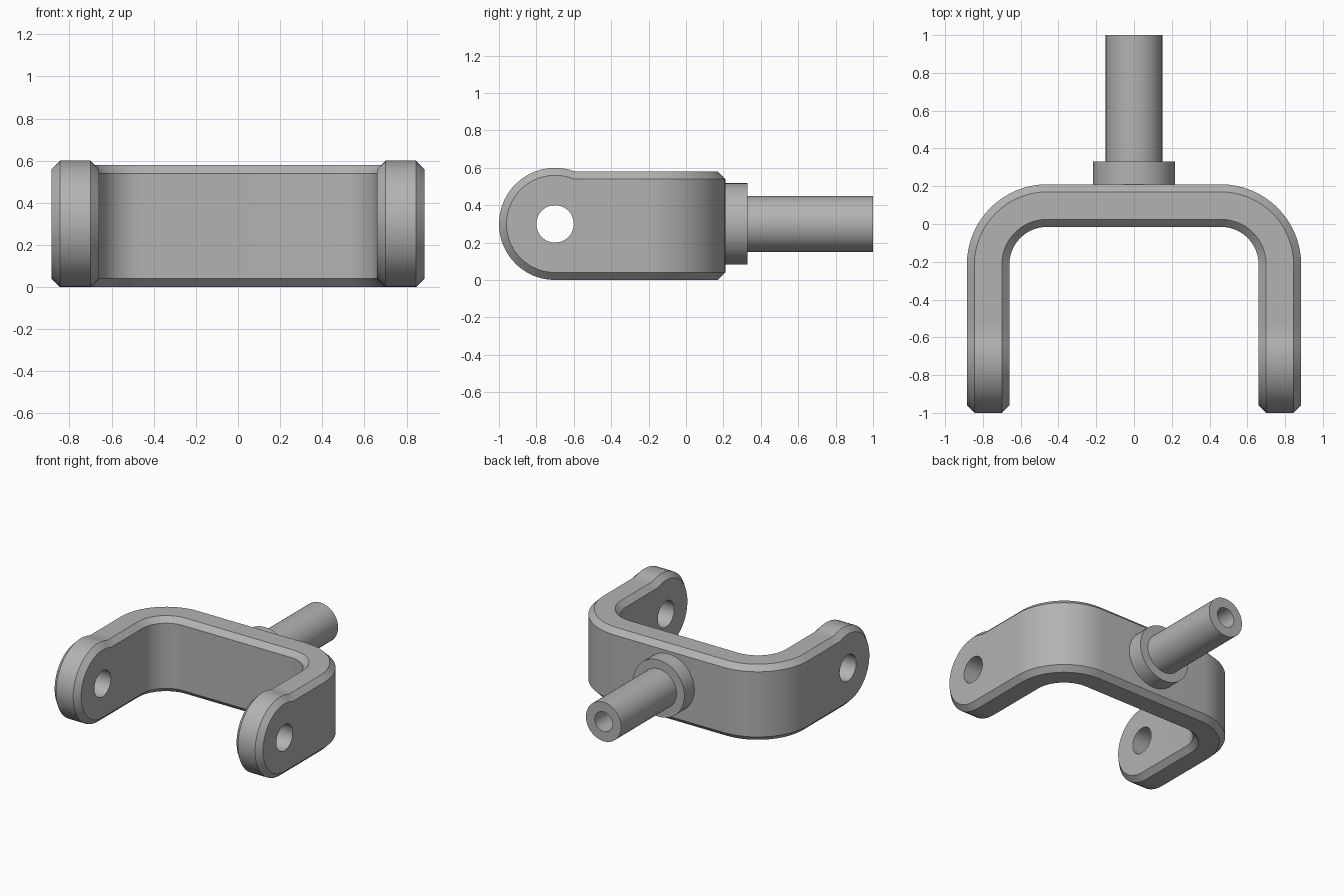
import bpy, bmesh, math
from mathutils import Vector

cube = bpy.data.objects.get("Cube")
if cube:
    bpy.data.objects.remove(cube, do_unlink=True)

steel = bpy.data.materials.new("grey steel")
steel.use_nodes = True
GREY = (0.45, 0.45, 0.45, 1)
steel.diffuse_color = GREY
steel.node_tree.nodes["Principled BSDF"].inputs["Base Color"].default_value = GREY

BEND_X, BEND_Y = 0.46, -0.215      # centre of the corner bend
R_IN, R_OUT = 0.2, 0.425           # inner and outer bend radius
TOP, CHAMFER = 0.58, 0.04          # band height and edge chamfer
EYE_Y, EYE_Z, EYE_R, BORE = -0.7, 0.3, 0.3, 0.1


def steps(a, b, n):
    return [a + (b - a) * i / n for i in range(n + 1)]


def bridge(bm, loops, close=False):
    """Skin a row of equally long closed loops with quads."""
    rows = [[bm.verts.new(p) for p in loop] for loop in loops]
    pairs = list(zip(rows, rows[1:])) + ([(rows[-1], rows[0])] if close else [])
    for a, b in pairs:
        for i in range(len(a)):
            j = (i + 1) % len(a)
            bm.faces.new((a[i], a[j], b[j], b[i]))


def finish(bm, name):
    bmesh.ops.remove_doubles(bm, verts=bm.verts, dist=0.0005)
    bmesh.ops.recalc_face_normals(bm, faces=bm.faces)
    mesh = bpy.data.meshes.new(name)
    bm.to_mesh(mesh)
    bm.free()
    mesh.materials.append(steel)
    obj = bpy.data.objects.new(name, mesh)
    bpy.context.collection.objects.link(obj)
    bpy.ops.object.select_all(action='DESELECT')
    bpy.context.view_layer.objects.active = obj
    obj.select_set(True)
    bpy.ops.object.shade_smooth_by_angle(angle=math.radians(30))
    return obj


def arm_outline(inset):
    """Side outline (y, z) of an arm with its round eye end."""
    r = EYE_R - inset
    start = math.asin((TOP - inset - EYE_Z) / r)
    pts = [(BEND_Y, z) for z in steps(inset, TOP - inset, 6)]
    pts += [(y, TOP - inset) for y in steps(BEND_Y, EYE_Y + r * math.cos(start), 6)[1:-1]]
    pts += [(EYE_Y + r * math.cos(a), EYE_Z + r * math.sin(a))
            for a in steps(start, 1.5 * math.pi, 28)]
    pts += [(y, inset) for y in steps(EYE_Y, BEND_Y, 6)[1:-1]]
    return pts


def bore_outline():
    centre = Vector((EYE_Y, EYE_Z))
    return [centre + (Vector(p) - centre).normalized() * BORE for p in arm_outline(CHAMFER)]


# Arm: chamfered plate wrapped around its pin bore, open towards the bend
bm = bmesh.new()
x_in, x_out = BEND_X + R_IN, BEND_X + R_OUT
layers = [(x_in, bore_outline()), (x_in, arm_outline(CHAMFER)),
          (x_in + CHAMFER, arm_outline(0)), (x_out - CHAMFER, arm_outline(0)),
          (x_out, arm_outline(CHAMFER)), (x_out, bore_outline())]
bridge(bm, [[(x, y, z) for y, z in pts] for x, pts in layers], close=True)
hidden = [f for f in bm.faces if all(abs(v.co.y - BEND_Y) < 1e-5 for v in f.verts)]
bmesh.ops.delete(bm, geom=hidden, context='FACES')

# Bend and half of the crossbar: chamfered section swept round the corner
heights = steps(CHAMFER, TOP - CHAMFER, 6)
section = [(R_IN, z) for z in heights]
section += [(R_IN + CHAMFER, TOP), (R_OUT - CHAMFER, TOP)]
section += [(R_OUT, z) for z in reversed(heights)]
section += [(R_OUT - CHAMFER, 0), (R_IN + CHAMFER, 0)]
sweep = [[(BEND_X + r * math.cos(a), BEND_Y + r * math.sin(a), z) for r, z in section]
         for a in steps(0, math.pi / 2, 16)]
sweep.append([(0, BEND_Y + r, z) for r, z in section])
bridge(bm, sweep)
fork = finish(bm, "fork_yoke")
mirror = fork.modifiers.new("mirror", 'MIRROR')
mirror.use_clip = True

# Collar and hollow shaft: one profile (radius, y) turned about the y axis
profile = [(0.0, 0.212), (0.075, 0.212), (0.075, 1.0), (0.15, 1.0),
           (0.15, 0.33), (0.218, 0.33), (0.218, 0.19), (0.0, 0.19)]
bm = bmesh.new()
turn = [a for a in steps(0, 2 * math.pi, 48)][:-1]
bridge(bm, [[(r * math.cos(a), y, EYE_Z + r * math.sin(a)) for a in turn] for r, y in profile])
finish(bm, "collar_and_shaft")
